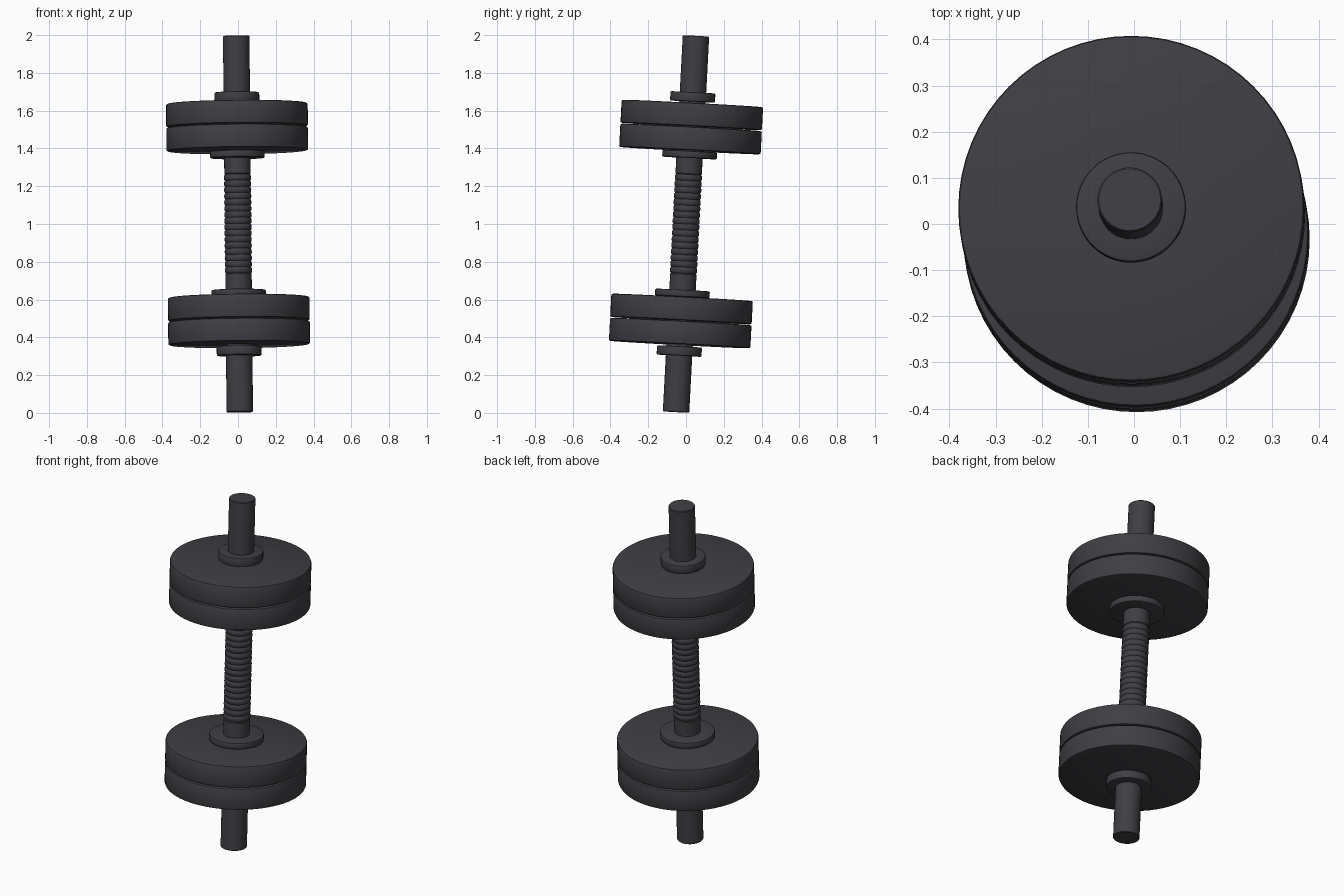
import bpy, bmesh, math
from mathutils import Matrix, Vector

cube = bpy.data.objects.get("Cube")
if cube:
    bpy.data.objects.remove(cube, do_unlink=True)

# Single dark metal colour
mat = bpy.data.materials.new("dark_grey_metal")
mat.use_nodes = True
colour = (0.050, 0.049, 0.057, 1)
mat.diffuse_color = colour
mat.node_tree.nodes["Principled BSDF"].inputs["Base Color"].default_value = colour

# The whole dumbbell leans slightly along this axis
AXIS = Vector((-0.0095, 0.053, 1)).normalized()
LEAN = Matrix.Translation((0, 0, 1)) @ Vector((0, 0, 1)).rotation_difference(AXIS).to_matrix().to_4x4()
BAR_R = 0.07


def lathe(name, profile, sides, closed=False):
    """Spin (radius, height) points round the leaning axis."""
    bm = bmesh.new()
    rings = []
    for r, h in profile:
        if r == 0:
            rings.append([bm.verts.new((0, 0, h))] * sides)
        else:
            rings.append([bm.verts.new((r * math.cos(2 * math.pi * i / sides),
                                        r * math.sin(2 * math.pi * i / sides), h))
                          for i in range(sides)])
    pairs = list(zip(rings, rings[1:]))
    if closed:
        pairs.append((rings[-1], rings[0]))
    for a, b in pairs:
        for i in range(sides):
            j = (i + 1) % sides
            corners = list(dict.fromkeys((a[i], a[j], b[j], b[i])))
            bm.faces.new(corners)
    bmesh.ops.recalc_face_normals(bm, faces=bm.faces)
    mesh = bpy.data.meshes.new(name)
    bm.to_mesh(mesh)
    bm.free()
    mesh.materials.append(mat)
    obj = bpy.data.objects.new(name, mesh)
    bpy.context.collection.objects.link(obj)
    obj.matrix_world = LEAN
    bpy.ops.object.select_all(action='DESELECT')
    obj.select_set(True)
    bpy.context.view_layer.objects.active = obj
    bpy.ops.object.shade_smooth_by_angle(angle=math.radians(35))
    return obj


def disc(name, radius, low, high, bevel, sides=64):
    """Bored disc with rounded outer rims."""
    k = bevel * 0.3
    lathe(name, [(BAR_R - 0.002, low), (radius - bevel, low), (radius - k, low + k),
                 (radius, low + bevel), (radius, high - bevel), (radius - k, high - k),
                 (radius - bevel, high), (BAR_R - 0.002, high)], sides, closed=True)


# Bar with a ribbed grip in the middle
HALF, GRIP, RIBS = 0.997, 0.262, 16
pitch = 2 * GRIP / RIBS
bar = [(0, -HALF), (BAR_R - 0.003, -HALF), (BAR_R, -HALF + 0.003)]
for n in range(RIBS):
    base = -GRIP + n * pitch
    for f, dr in ((0, -0.004), (0.15, 0.0005), (0.5, 0.002), (0.85, 0.0005)):
        bar.append((BAR_R + dr, base + f * pitch))
bar += [(BAR_R - 0.004, GRIP), (BAR_R, GRIP + 0.005),
        (BAR_R, HALF - 0.003), (BAR_R - 0.003, HALF), (0, HALF)]
bar.insert(3, (BAR_R, -GRIP - 0.005))
lathe("bar", bar, 48)

# Plates and collars, mirrored at both ends
parts = [("inner_collar", 0.145, 0.350, 0.386, 0.006),
         ("inner_plate", 0.375, 0.389, 0.512, 0.008),
         ("outer_plate", 0.375, 0.517, 0.639, 0.008),
         ("outer_collar", 0.119, 0.649, 0.698, 0.006)]
for side, s in (("upper", 1), ("lower", -1)):
    for name, radius, a, b, bevel in parts:
        low, high = sorted((s * a, s * b))
        disc(f"{side}_{name}", radius, low, high, bevel)
